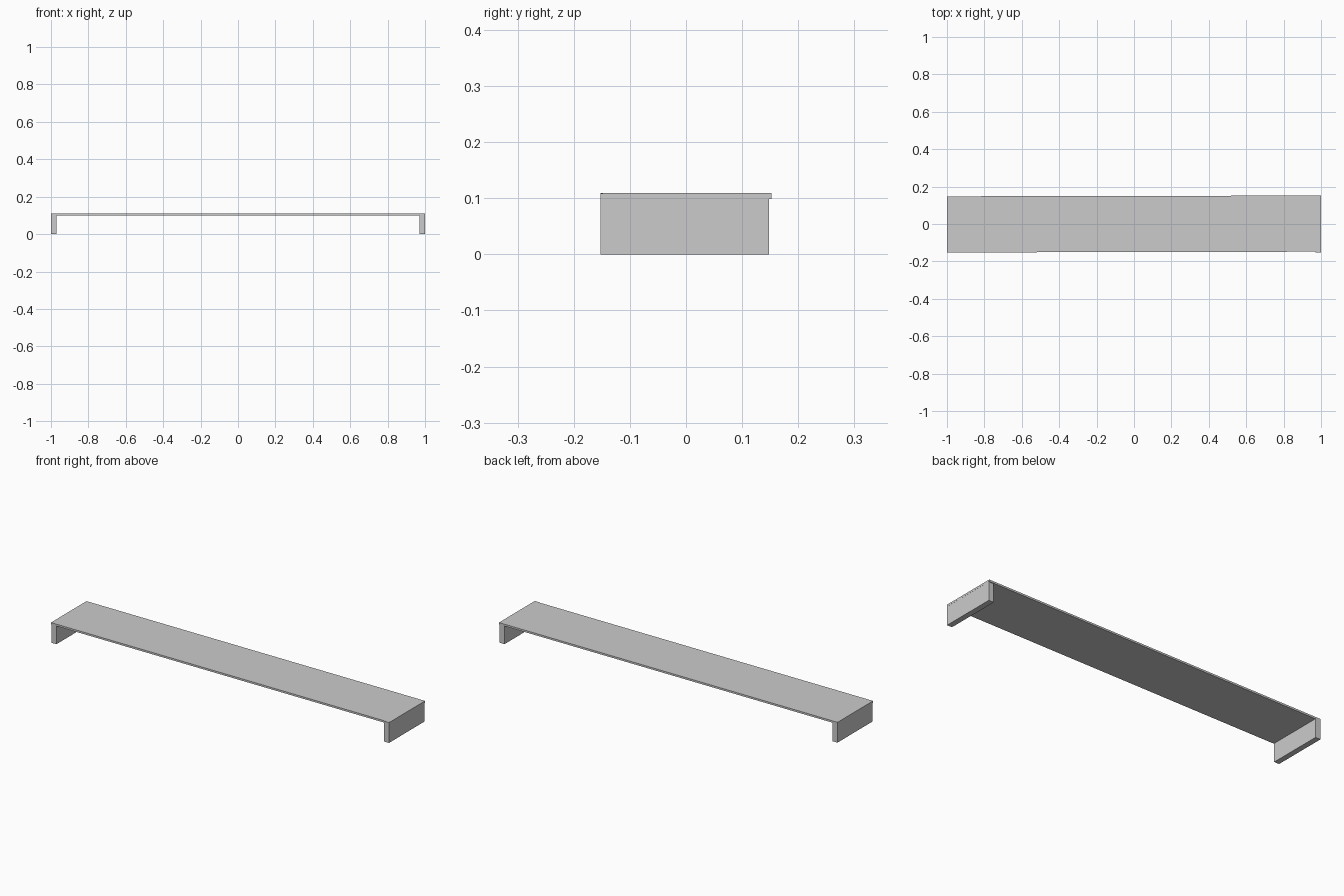
import bpy

if "Cube" in bpy.data.objects:
    bpy.data.objects.remove(bpy.data.objects["Cube"])


def prism(name, outline, z0, z1):
    # Extrude a four-sided plan outline between two heights
    verts = [(x, y, z) for z in (z0, z1) for x, y in outline]
    faces = [(3, 2, 1, 0), (4, 5, 6, 7)]
    faces += [(i, (i + 1) % 4, (i + 1) % 4 + 4, i + 4) for i in range(4)]
    mesh = bpy.data.meshes.new(name)
    mesh.from_pydata(verts, [], faces)
    obj = bpy.data.objects.new(name, mesh)
    bpy.context.collection.objects.link(obj)
    return obj


# Thin shelf board, very slightly skewed in plan
prism("shelf_board",
      [(-1, -0.152), (1, -0.148), (1, 0.152), (-1, 0.148)], 0.099, 0.109)

# Upright panels carrying the two ends, reaching just below the top surface
for name, x0, x1, front in (("left_support", -0.9995, -0.97, -0.149),
                            ("right_support", 0.97, 0.9995, -0.152)):
    prism(name, [(x0, front), (x1, front), (x1, 0.148), (x0, 0.148)], 0, 0.1085)
